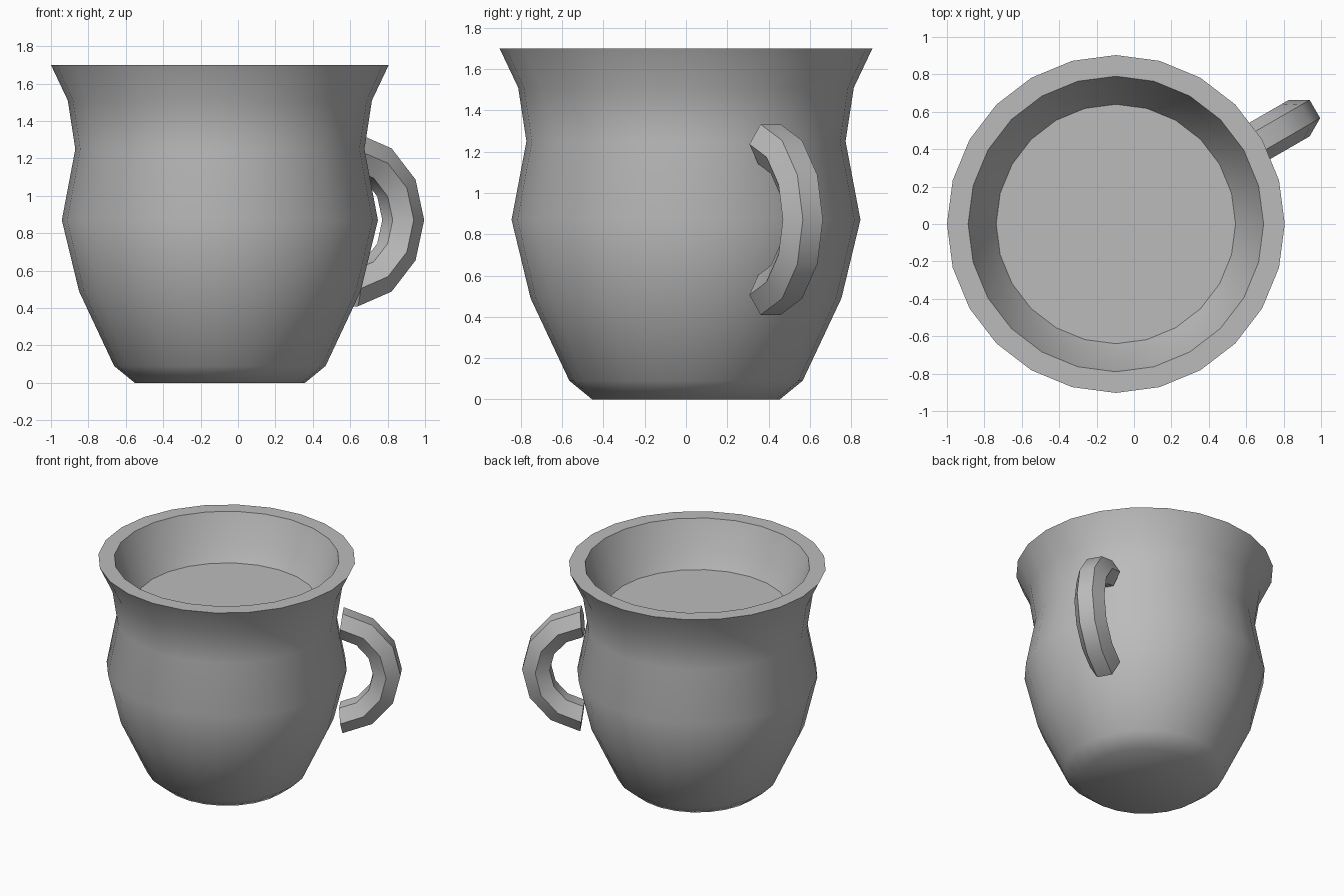
import bpy, bmesh, math
from mathutils import Vector

cube = bpy.data.objects.get("Cube")
if cube:
    bpy.data.objects.remove(cube, do_unlink=True)

CUP_X = -0.097
SEGMENTS = 24

clay = bpy.data.materials.new("plain grey")
clay.use_nodes = True
clay.diffuse_color = (0.5, 0.5, 0.5, 1)
clay.node_tree.nodes["Principled BSDF"].inputs["Base Color"].default_value = (0.5, 0.5, 0.5, 1)


def loft(name, rings):
    """Bridge closed rings of points and cap both ends."""
    bm = bmesh.new()
    loops = [[bm.verts.new(p) for p in ring] for ring in rings]
    for a, b in zip(loops, loops[1:]):
        n = len(a)
        for i in range(n):
            j = (i + 1) % n
            bm.faces.new((a[i], a[j], b[j], b[i]))
    bm.faces.new(loops[0][::-1])
    bm.faces.new(loops[-1])
    bmesh.ops.recalc_face_normals(bm, faces=bm.faces)
    mesh = bpy.data.meshes.new(name)
    bm.to_mesh(mesh)
    bm.free()
    mesh.materials.append(clay)
    obj = bpy.data.objects.new(name, mesh)
    bpy.context.collection.objects.link(obj)
    bpy.ops.object.select_all(action="DESELECT")
    obj.select_set(True)
    bpy.context.view_layer.objects.active = obj
    bpy.ops.object.shade_smooth_by_angle(angle=math.radians(48))
    return obj


# Cup: outer wall from the base up, over the rim, down to the inner floor
profile = [(0.455, 0), (0.565, 0.09), (0.753, 0.49), (0.845, 0.87),
           (0.773, 1.25), (0.813, 1.51), (0.903, 1.70),
           (0.79, 1.70), (0.71, 1.49), (0.64, 1.37)]


def circle(r, z):
    step = math.tau / SEGMENTS
    return [(CUP_X + r * math.cos(i * step), r * math.sin(i * step), z)
            for i in range(SEGMENTS)]


loft("cup_body", [circle(r, z) for r, z in profile])

# Handle: hexagonal bar bent round an arc, standing out diagonally at the back left
out = Vector((math.cos(math.radians(30)), math.sin(math.radians(30)), 0))
side = Vector((-out.y, out.x, 0))
up = Vector((0, 0, 1))
centre = Vector((CUP_X, 0, 0.871)) + out * 0.764
BEND, BAR = 0.368, 0.112


def bar_section(angle):
    radial = out * math.cos(angle) + up * math.sin(angle)
    return [centre + radial * (BEND + BAR * math.sin(k * math.pi / 3))
            + side * BAR * math.cos(k * math.pi / 3) for k in range(6)]


loft("handle", [bar_section(math.tau * k / 13) for k in range(-3, 4)])
